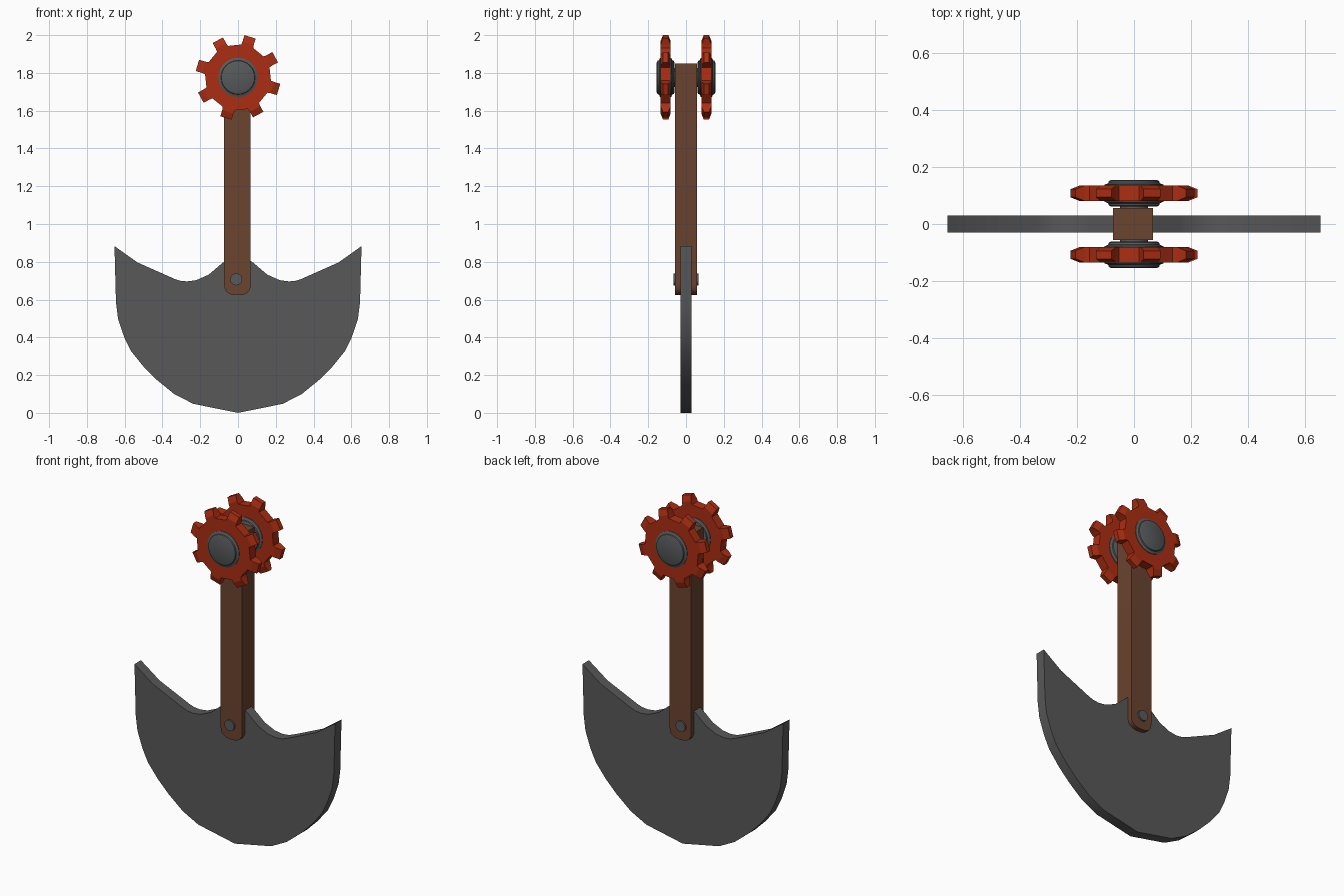
import bpy, bmesh, math

if "Cube" in bpy.data.objects:
    bpy.data.objects.remove(bpy.data.objects["Cube"])


def material(name, rgb):
    m = bpy.data.materials.new(name)
    m.diffuse_color = (*rgb, 1)
    m.use_nodes = True
    m.node_tree.nodes["Principled BSDF"].inputs["Base Color"].default_value = m.diffuse_color
    return m


STEEL = material("dark steel", (0.098, 0.098, 0.098))
IRON = material("hub iron", (0.095, 0.102, 0.104))
WOOD = material("brown wood", (0.145, 0.056, 0.028))
RED = material("rust red", (0.41, 0.027, 0.006))


def finish(bm, name, mat, smooth=True):
    bmesh.ops.recalc_face_normals(bm, faces=bm.faces)
    me = bpy.data.meshes.new(name)
    bm.to_mesh(me)
    bm.free()
    ob = bpy.data.objects.new(name, me)
    bpy.context.collection.objects.link(ob)
    me.materials.append(mat)
    if smooth:
        bpy.ops.object.select_all(action='DESELECT')
        ob.select_set(True)
        bpy.context.view_layer.objects.active = ob
        bpy.ops.object.shade_smooth_by_angle(angle=math.radians(30))
    return ob


def plate(name, pts, y0, y1, mat):
    """Extrude an x-z outline from y0 to y1."""
    bm = bmesh.new()
    face = bm.faces.new([bm.verts.new((x, y0, z)) for x, z in pts])
    ext = bmesh.ops.extrude_face_region(bm, geom=[face])
    for v in ext["geom"]:
        if isinstance(v, bmesh.types.BMVert):
            v.co.y = y1
    return finish(bm, name, mat)


def lathe(name, profile, centre, n, mat):
    """Spin a (radius, y) profile around the y axis, with capped ends."""
    bm = bmesh.new()
    cx, cy, cz = centre
    rings = []
    for r, y in profile:
        rings.append([bm.verts.new((cx + r * math.cos(2 * math.pi * i / n), cy + y,
                                    cz + r * math.sin(2 * math.pi * i / n))) for i in range(n)])
    for a, b in zip(rings, rings[1:]):
        for i in range(n):
            j = (i + 1) % n
            bm.faces.new((a[i], a[j], b[j], b[i]))
    bm.faces.new(rings[0])
    bm.faces.new(rings[-1])
    return finish(bm, name, mat)


def gear(name, cy, cz):
    """Eight-toothed wheel whose teeth thin towards the tips."""
    bm = bmesh.new()
    half, tip_half, root, tip, w = 0.027, 0.014, 0.172, 0.224, 0.031
    front, back = [], []
    outer = []
    for k in range(8):
        a = math.radians(28.5 + 45 * k)
        c, s = math.cos(a), math.sin(a)

        def pt(r, t, y):
            return bm.verts.new((r * c - t * s, cy + y, cz + r * s + t * c))
        f = [pt(root, -w - .002, -half), pt(root, w + .002, -half)]
        b = [pt(root, -w - .002, half), pt(root, w + .002, half)]
        # middle of the tooth stays thick, the end is chamfered
        m = 0.19
        fm, bk = [pt(m, t, -half) for t in (-w, w)], [pt(m, t, half) for t in (-w, w)]
        ft, bt = [pt(tip, t, -tip_half) for t in (-w, w)], [pt(tip, t, tip_half) for t in (-w, w)]
        for p, q in ((f, fm), (fm, ft), (b, bk), (bk, bt)):
            bm.faces.new((p[0], p[1], q[1], q[0]))
        bm.faces.new((ft[0], ft[1], bt[1], bt[0]))
        for i in (0, 1):
            bm.faces.new((f[i], fm[i], bk[i], b[i]))
            bm.faces.new((fm[i], ft[i], bt[i], bk[i]))
        front += f
        back += b
        outer.append((f, b))
    # rim between teeth, then the two flat sides
    for k in range(8):
        (f, b), (g, h) = outer[k], outer[(k + 1) % 8]
        bm.faces.new((f[1], g[0], h[0], b[1]))
    bm.faces.new(front)
    bm.faces.new(back)
    return finish(bm, name, RED, smooth=False)


# Blade: half outline from the bottom up, mirrored
half = [(0.237, 0.048), (0.338, 0.10), (0.43, 0.175), (0.50, 0.245), (0.567, 0.328),
        (0.602, 0.40), (0.635, 0.497), (0.646, 0.585), (0.654, 0.883),
        (0.533, 0.797), (0.34, 0.711), (0.31, 0.70), (0.27, 0.696), (0.22, 0.703),
        (0.155, 0.732), (0.075, 0.80)]
outline = [(0, 0)] + half + [(0, 0.83)] + [(-x, z) for x, z in reversed(half)]
plate("blade", outline, -0.03, 0.03, STEEL)

# Handle: bar with a rounded lower end
cx, hw = -0.003, 0.07
bottom = [(cx + hw * math.copysign(abs(math.cos(a)) ** 0.8, math.cos(a)),
           0.68 + 0.057 * -abs(math.sin(a)) ** 0.8)
          for a in [math.pi + math.pi * i / 12 for i in range(13)]]
plate("handle", bottom + [(cx + hw, 1.85), (cx - hw, 1.85)], -0.057, 0.057, WOOD)

# Pin through handle and blade
lathe("blade_pin", [(0.032, -0.067), (0.032, 0.067)], (-0.01, 0, 0.707), 12, IRON)

# Axle with a gear and a stepped hub on each side
CZ = 1.776
lathe("axle", [(0.05, -0.1), (0.05, 0.1)], (0, 0, CZ), 24, IRON)
side = [(0.079, 0.047), (0.088, 0.043), (0.09, 0.036), (0.095, 0.033), (0.104, 0.03)]
profile = [(r, -y) for r, y in side] + [(r, y) for r, y in reversed(side)]
for label, y in (("front", -0.108), ("back", 0.108)):
    gear(label + "_gear", y, CZ)
    lathe(label + "_hub", profile, (0, y, CZ), 32, IRON)
